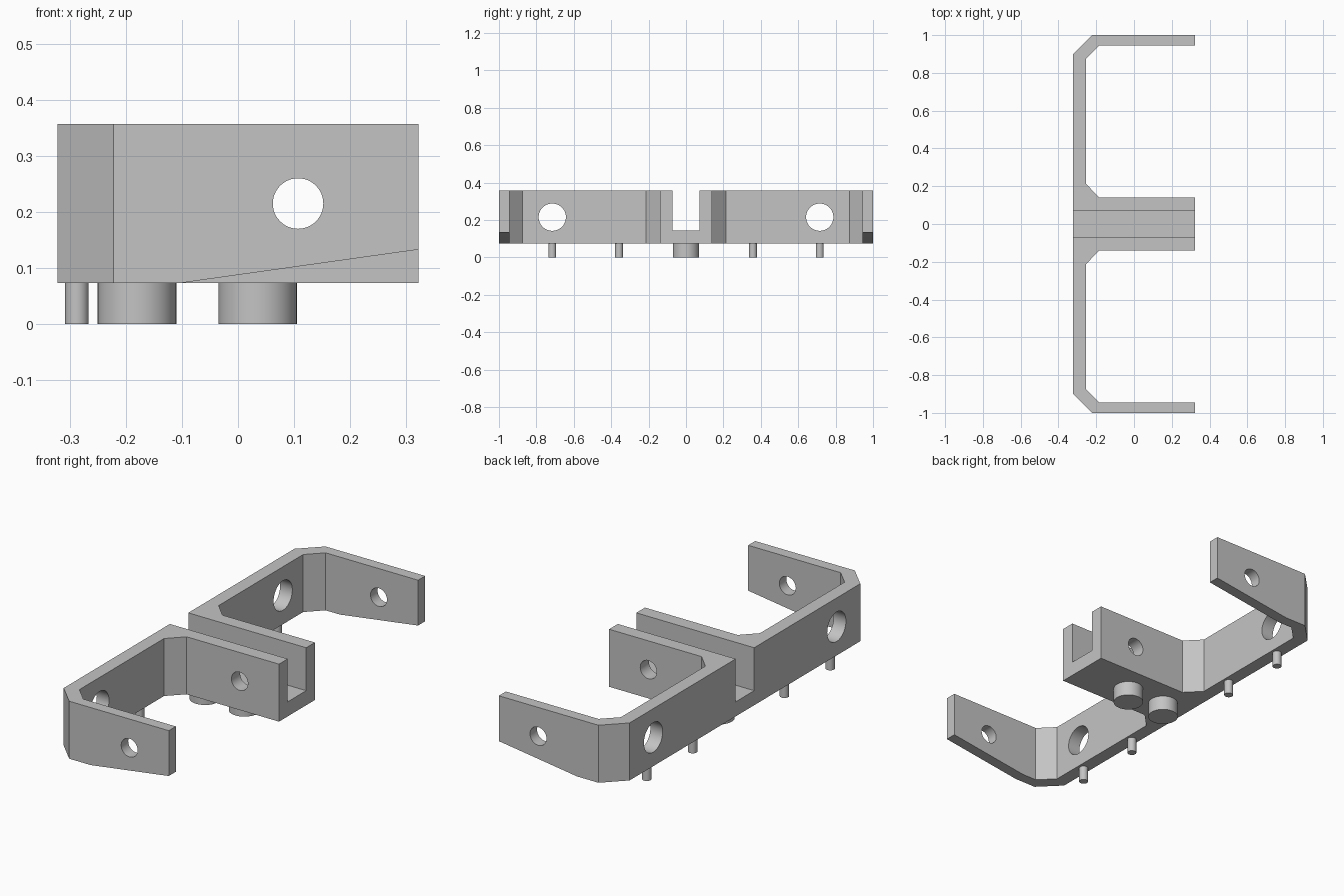
import bpy, bmesh, math
from mathutils import Vector

if "Cube" in bpy.data.objects:
    bpy.data.objects.remove(bpy.data.objects["Cube"], do_unlink=True)

grey = bpy.data.materials.new("plain grey")
grey.use_nodes = True
colour = (0.55, 0.55, 0.55, 1)
grey.diffuse_color = colour
grey.node_tree.nodes["Principled BSDF"].inputs["Base Color"].default_value = colour

BOTTOM, TOP, END = 0.073, 0.357, 0.322
HOLE_Z = 0.215


def prism(name, points, offset):
    """Extrude a closed outline along a vector."""
    bm = bmesh.new()
    face = bm.faces.new([bm.verts.new(p) for p in points])
    grown = bmesh.ops.extrude_face_region(bm, geom=[face])["geom"]
    moved = [v for v in grown if isinstance(v, bmesh.types.BMVert)]
    bmesh.ops.translate(bm, vec=Vector(offset), verts=moved)
    bmesh.ops.recalc_face_normals(bm, faces=bm.faces)
    mesh = bpy.data.meshes.new(name)
    bm.to_mesh(mesh)
    bm.free()
    mesh.materials.append(grey)
    obj = bpy.data.objects.new(name, mesh)
    bpy.context.collection.objects.link(obj)
    return obj


def cylinder(name, radius, depth, location, rotation=(0, 0, 0)):
    bpy.ops.mesh.primitive_cylinder_add(vertices=48, radius=radius, depth=depth,
                                        location=location, rotation=rotation)
    obj = bpy.context.object
    obj.name = name
    obj.data.materials.append(grey)
    return obj


def smooth(obj):
    bpy.ops.object.select_all(action='DESELECT')
    obj.select_set(True)
    bpy.context.view_layer.objects.active = obj
    bpy.ops.object.shade_smooth_by_angle(angle=math.radians(30))


# Bracket outline: half of it, mirrored across y = 0
half = [(END, 0.14), (-0.183, 0.14), (-0.255, 0.213), (-0.255, 0.873),
        (-0.183, 0.945), (END, 0.945), (END, 1), (-0.222, 1), (-END, 0.9)]
outline = half + [(x, -y) for x, y in reversed(half)]
bracket = prism("bracket", [(x, y, BOTTOM) for x, y in outline], (0, 0, TOP - BOTTOM))

# Centre channel
slot = [(-0.5, -0.072, 0.145), (-0.5, 0.072, 0.145), (-0.5, 0.072, 0.5), (-0.5, -0.072, 0.5)]
cutters = [prism("channel_cutter", slot, (1, 0, 0))]

# Tapered underside of the outer arms, and holes in the back wall
wedge = [(-0.105, BOTTOM), (0.535, 0.163), (0.535, 0), (-0.105, 0)]
for side in (-1, 1):
    cutters.append(prism("arm_taper_cutter", [(x, side * 0.92, z) for x, z in wedge],
                         (0, side * 0.2, 0)))
    cutters.append(cylinder("wall_hole_cutter", 0.073, 0.3, (-0.29, side * 0.715, HOLE_Z),
                            (0, math.pi / 2, 0)))

# Hole through all arms and channel walls
cutters.append(cylinder("arm_hole_cutter", 0.045, 2.4, (0.107, 0, HOLE_Z), (math.pi / 2, 0, 0)))

bpy.context.view_layer.objects.active = bracket
for cutter in cutters:
    mod = bracket.modifiers.new("cut", 'BOOLEAN')
    mod.operation, mod.solver, mod.object = 'DIFFERENCE', 'EXACT', cutter
    bpy.ops.object.modifier_apply(modifier=mod.name)
for cutter in cutters:
    bpy.data.objects.remove(cutter, do_unlink=True)
smooth(bracket)

# Locating pins under the wall and bosses under the channel
for y in (-0.715, -0.358, 0.358, 0.715):
    smooth(cylinder("pin", 0.021, BOTTOM, (-0.287, y, BOTTOM / 2)))
for x in (-0.18, 0.035):
    smooth(cylinder("boss", 0.07, BOTTOM, (x, 0, BOTTOM / 2)))
